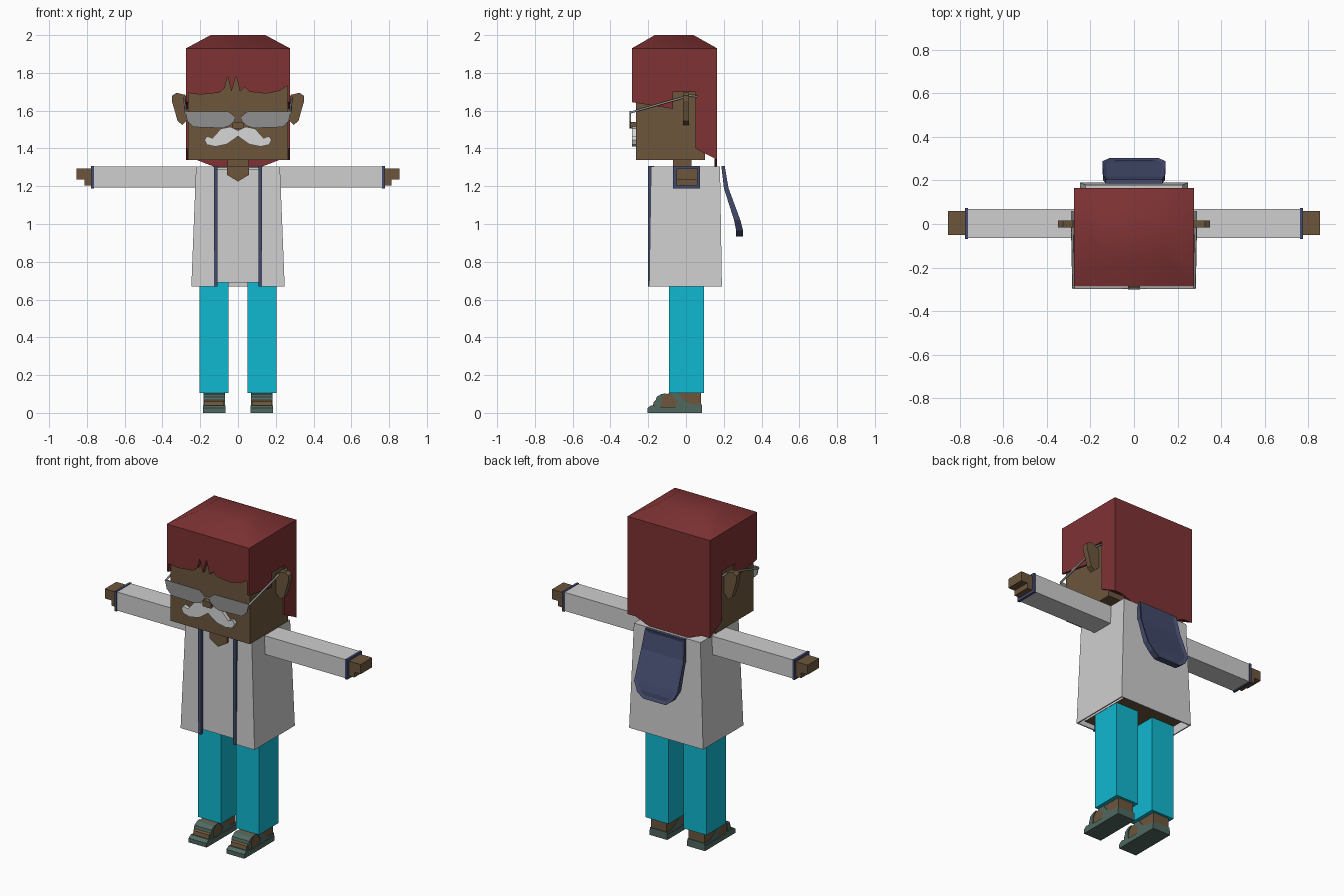
import bpy, bmesh
from mathutils import Vector

if "Cube" in bpy.data.objects:
    bpy.data.objects.remove(bpy.data.objects["Cube"], do_unlink=True)


def material(name, r, g, b):
    m = bpy.data.materials.new(name)
    m.use_nodes = True
    m.diffuse_color = (r, g, b, 1)
    m.node_tree.nodes["Principled BSDF"].inputs["Base Color"].default_value = (r, g, b, 1)
    return m


SKIN = material("brown skin", .15, .093, .046)
HAIR = material("red hair", .21, .032, .034)
COAT = material("coat white", .62, .62, .62)
NAVY = material("navy trim", .056, .07, .15)
CYAN = material("cyan trousers", .005, .48, .63)
SOLE = material("green sandal", .08, .14, .115)
LENS = material("grey lens", .28, .28, .28)
MOUSTACHE = material("moustache white", .68, .68, .68)


def finish(bm, name, *mats):
    bmesh.ops.recalc_face_normals(bm, faces=bm.faces)
    mesh = bpy.data.meshes.new(name)
    bm.to_mesh(mesh)
    bm.free()
    for m in mats:
        mesh.materials.append(m)
    ob = bpy.data.objects.new(name, mesh)
    bpy.context.collection.objects.link(ob)
    return ob


def prism(name, mat, points, axis, lo, hi):
    """Extrude a flat outline along x (points are y, z) or y (points are x, z)."""
    def place(p, d):
        return (d, p[0], p[1]) if axis == "x" else (p[0], d, p[1])
    bm = bmesh.new()
    face = bm.faces.new([bm.verts.new(place(p, lo)) for p in points])
    new = bmesh.ops.extrude_face_region(bm, geom=[face])["geom"]
    shift = Vector(place((0, 0), hi - lo))
    bmesh.ops.translate(bm, vec=shift, verts=[v for v in new if isinstance(v, bmesh.types.BMVert)])
    return finish(bm, name, mat)


def box(name, mat, x, y, z):
    return prism(name, mat, [(y[0], z[0]), (y[1], z[0]), (y[1], z[1]), (y[0], z[1])], "x", *x)


def both(points, s):
    return [(s * x, z) for x, z in points]


def symmetric(half):
    """Complete a right-to-left outline that starts and ends on the centre."""
    return half + [(-x, z) for x, z in reversed(half) if x > 0]


# Head, neck and nose
box("head", SKIN, (-.265, .265), (-.265, .1), (1.34, 1.9))
box("neck", SKIN, (-.055, .055), (-.07, .03), (1.28, 1.36))
box("nose", SKIN, (-.028, .028), (-.3, -.26), (1.505, 1.54))
prism("moustache", MOUSTACHE, symmetric([
    (0, 1.495), (.04, 1.515), (.09, 1.505), (.135, 1.455), (.165, 1.465), (.177, 1.445),
    (.165, 1.42), (.12, 1.41), (.06, 1.422), (.02, 1.45), (0, 1.465)]), "y", -.287, -.26)

# Hair: fringe, sides cut around the ears, back, nape and rounded crown
prism("hair_fringe", HAIR, [
    (-.275, 1.93), (-.275, 1.695), (-.2, 1.685), (-.1, 1.695), (-.07, 1.72), (-.055, 1.78),
    (-.035, 1.7), (-.01, 1.785), (.01, 1.7), (.035, 1.725), (.06, 1.7), (.15, 1.69),
    (.22, 1.705), (.275, 1.74), (.275, 1.93)], "y", -.287, -.26)
for s, side in ((1, "left"), (-1, "right")):
    prism("hair_side_" + side, HAIR, [
        (-.287, 1.93), (-.287, 1.645), (-.07, 1.61), (-.07, 1.7), (.05, 1.7), (.05, 1.4),
        (.06, 1.4), (.06, 1.93)], "x", s * .262, s * .275)
prism("hair_back", HAIR, [(.05, 1.93), (.05, 1.4), (.165, 1.34), (.165, 1.93)], "x", -.275, .275)
prism("hair_nape", HAIR, [(-.235, 1.345), (-.13, 1.305), (.13, 1.305), (.235, 1.345)],
      "y", .15, .165)
bm = bmesh.new()
low = [bm.verts.new((x, y, 1.93)) for x, y in
       ((-.275, -.287), (.275, -.287), (.275, .165), (-.275, .165))]
high = [bm.verts.new((x, y, 2)) for x, y in ((-.145, -.165), (.145, -.165), (.145, .04), (-.145, .04))]
for i in range(4):
    j = (i + 1) % 4
    bm.faces.new((low[i], low[j], high[j], high[i]))
bm.faces.new(high)
crown = finish(bm, "hair_crown", HAIR)
for p in crown.data.polygons:
    p.use_smooth = True

# Coat shell, open at the front and below
bm = bmesh.new()
rings = []
for z, w, front, back in ((.67, .247, -.195, .19), (1.305, .222, -.185, .18)):
    plan = ((.115, front), (w, front), (w, back), (-w, back), (-w, front), (-.115, front))
    rings.append([bm.verts.new((x, y, z)) for x, y in plan])
for i in range(5):
    bm.faces.new((rings[0][i], rings[0][i + 1], rings[1][i + 1], rings[1][i]))
bm.faces.new(rings[1])
coat = finish(bm, "coat", COAT)
thick = coat.modifiers.new("cloth", "SOLIDIFY")
thick.thickness = .01
thick.offset = -1

# Shirted torso with a brown underside
torso = box("torso", COAT, (-.205, .205), (-.175, .165), (.69, 1.29))
torso.data.materials.append(SKIN)
for p in torso.data.polygons:
    if p.normal.z < -.5:
        p.material_index = 1
prism("open_collar", SKIN, symmetric([(0, 1.306), (.058, 1.306), (.058, 1.26), (0, 1.225)]),
      "y", -.19, -.17)


def rod(name, mat, points, radius):
    curve = bpy.data.curves.new(name, "CURVE")
    curve.dimensions = "3D"
    curve.bevel_depth = radius
    curve.bevel_resolution = 1
    curve.use_fill_caps = True
    line = curve.splines.new("POLY")
    line.points.add(len(points) - 1)
    for p, co in zip(line.points, points):
        p.co = (*co, 1)
    ob = bpy.data.objects.new(name, curve)
    curve.materials.append(mat)
    bpy.context.collection.objects.link(ob)


# Parts that come in pairs
for s, side in ((1, "left"), (-1, "right")):
    def pair(name, mat, x, y, z):
        return box(name + "_" + side, mat, (s * x[0], s * x[1]), y, z)

    def profile(name, mat, points, x0, x1):
        return prism(name + "_" + side, mat, points, "x", s * x0, s * x1)

    # Ear and glasses
    prism("ear_" + side, SKIN, both([
        (.26, 1.66), (.285, 1.685), (.325, 1.695), (.348, 1.68), (.35, 1.65), (.335, 1.6),
        (.32, 1.545), (.295, 1.525), (.26, 1.56)], s), "y", -.017, .017)
    prism("lens_" + side, LENS, both([
        (.018, 1.57), (.05, 1.595), (.28, 1.597), (.268, 1.545), (.235, 1.513),
        (.08, 1.508), (.045, 1.52), (.018, 1.548)], s), "y", -.298, -.292)
    rod("glasses_arm_" + side, LENS,
        [(s * .278, -.295, 1.59), (s * .284, .02, 1.68), (s * .284, .06, 1.675)], .006)

    # Coat edge, sleeve, cuff and hand
    prism("coat_trim_" + side, NAVY, both(
        [(.108, .668), (.126, .668), (.126, 1.307), (.108, 1.307)], s), "y", -.2, -.18)
    pair("sleeve", COAT, (.2, .765), (-.065, .07), (1.192, 1.304))
    pair("cuff", NAVY, (.763, .777), (-.068, .073), (1.187, 1.307))
    pair("hand", SKIN, (.77, .855), (-.05, .06), (1.235, 1.293))
    pair("curled_fingers", SKIN, (.77, .812), (-.05, .06), (1.203, 1.24))

    # Leg, foot and sandal
    pair("trouser_leg", CYAN, (.05, .203), (-.09, .095), (.105, .7))
    profile("foot", SKIN, [(-.18, .02), (-.17, .06), (-.13, .09), (-.09, .104),
                           (.08, .106), (.08, .02)], .073, .178)
    profile("sandal_sole", SOLE, [(-.205, 0), (-.205, .025), (-.185, .04), (-.12, .03),
                                  (.085, .03), (.085, 0)], .066, .186)
    profile("toe_strap", SOLE, [(-.17, .025), (-.155, .085), (-.13, .1), (-.105, .103),
                                (-.13, .08), (-.135, .025)], .068, .183)
    profile("ankle_strap", SOLE, [(-.06, .025), (-.045, .06), (-.085, .108), (-.045, .108),
                                  (-.015, .07), (.03, .045), (.085, .045), (.085, .025)],
            .069, .182)

box("glasses_bridge", LENS, (-.025, .025), (-.298, -.292), (1.555, 1.567))

# Hanging hood: a shield-shaped panel with a raised rim
bm = bmesh.new()
rows = []
for z, y, w in ((1.307, .205, .13), (1.19, .225, .142), (1.02, .288, .145), (.965, .302, .115), (.935, .302, .075)):
    rows.append([bm.verts.new((x, y, z)) for x in (-w, w)])
for a, b in zip(rows, rows[1:]):
    bm.faces.new((a[0], a[1], b[1], b[0]))
edge = bmesh.ops.extrude_face_region(bm, geom=bm.faces[:])
back = [v for v in edge["geom"] if isinstance(v, bmesh.types.BMVert)]
for v in back:
    v.co.y -= .018 + .02 * (1.307 - v.co.z) / .37
bmesh.ops.recalc_face_normals(bm, faces=bm.faces)
outer = [f for f in bm.faces if all(v not in back for v in f.verts)]
bmesh.ops.inset_region(bm, faces=outer, thickness=.018, depth=-.008, use_even_offset=True)
finish(bm, "hood", NAVY)
